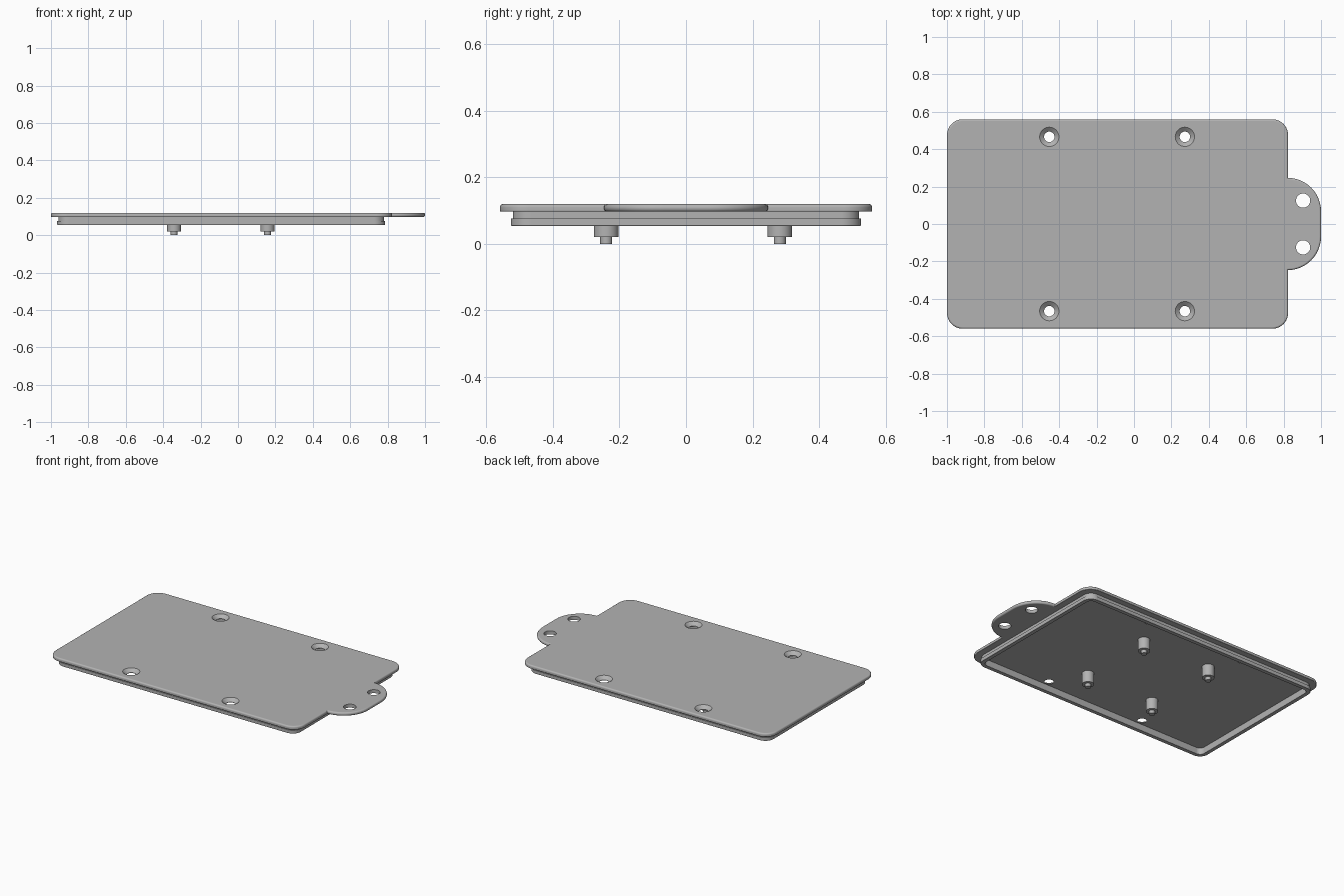
import bpy, bmesh, math
from mathutils import Matrix

if "Cube" in bpy.data.objects:
    bpy.data.objects.remove(bpy.data.objects["Cube"])

grey = bpy.data.materials.new("light_grey")
grey.use_nodes = True
colour = (0.45, 0.45, 0.45, 1)
grey.diffuse_color = colour
grey.node_tree.nodes["Principled BSDF"].inputs["Base Color"].default_value = colour


def make_object(name, bm):
    bmesh.ops.recalc_face_normals(bm, faces=bm.faces)
    mesh = bpy.data.meshes.new(name)
    bm.to_mesh(mesh)
    bm.free()
    mesh.materials.append(grey)
    obj = bpy.data.objects.new(name, mesh)
    bpy.context.collection.objects.link(obj)
    return obj


def outline(box, radius, inset, steps=12):
    """Rounded rectangle, moved inwards by inset."""
    x0, x1, y0, y1 = box
    r = max(radius - inset, 0.004)
    k = inset + r
    corners = [(x1 - k, y1 - k), (x0 + k, y1 - k), (x0 + k, y0 + k), (x1 - k, y0 + k)]
    points = []
    for i, (cx, cy) in enumerate(corners):
        for s in range(steps + 1):
            a = (i + s / steps) * math.pi / 2
            points.append((cx + r * math.cos(a), cy + r * math.sin(a)))
    return points


def loft(name, box, radius, profile, ring=False):
    """Sweep an (inset, z) profile round a rounded rectangle."""
    bm = bmesh.new()
    rings = [[bm.verts.new((x, y, z)) for x, y in outline(box, radius, inset)]
             for inset, z in profile]
    pairs = list(zip(rings, rings[1:]))
    if ring:
        pairs.append((rings[-1], rings[0]))
    else:
        bm.faces.new(rings[0])
        bm.faces.new(rings[-1])
    for a, b in pairs:
        for i in range(len(a)):
            j = (i + 1) % len(a)
            bm.faces.new((a[i], a[j], b[j], b[i]))
    return make_object(name, bm)


def rounded_edge(low, high, r_low, r_high, steps=4):
    angles = [i / steps * math.pi / 2 for i in range(steps + 1)]
    bottom = [(r_low * (1 - math.sin(a)), low + r_low * (1 - math.cos(a))) for a in angles]
    top = [(r_high * (1 - math.cos(a)), high - r_high * (1 - math.sin(a))) for a in angles]
    return bottom + top


def turned(name, x, y, profile, segments=32):
    """Stack of round sections from (radius, z) pairs."""
    bm = bmesh.new()
    for (r0, z0), (r1, z1) in zip(profile, profile[1:]):
        if z1 > z0:
            bmesh.ops.create_cone(bm, cap_ends=True, segments=segments, radius1=r0, radius2=r1,
                                  depth=z1 - z0, matrix=Matrix.Translation((x, y, (z0 + z1) / 2)))
    return make_object(name, bm)


def combine(target, other, operation):
    mod = target.modifiers.new("combine", "BOOLEAN")
    mod.operation = operation
    mod.solver = "EXACT"
    mod.object = other
    bpy.context.view_layer.objects.active = target
    bpy.ops.object.modifier_apply(modifier=mod.name)
    bpy.data.objects.remove(other)


BOTTOM, TOP = 0.097, 0.12

# Cover plate with the pull tab joined flush to its end
plate = loft("cover_plate", (-1, 0.824, -0.56, 0.56), 0.085,
             rounded_edge(BOTTOM, TOP, 0.004, 0.01))
tab = loft("pull_tab", (0.5, 1, -0.247, 0.247), 0.18,
           rounded_edge(BOTTOM, TOP, 0.01, 0.01))
combine(plate, tab, "UNION")

# Countersunk screw holes and the two tab holes
for side in (-1, 1):
    for x in (-0.453, 0.272):
        y = side * 0.466
        combine(plate, turned("hole_cutter", x, y, [(0.028, 0.05), (0.028, 0.2)]), "DIFFERENCE")
        combine(plate, turned("sink_cutter", x, y, [(0.026, 0.098), (0.054, 0.122)]), "DIFFERENCE")
    combine(plate, turned("tab_cutter", 0.904, side * 0.125, [(0.038, 0.05), (0.038, 0.2)]),
            "DIFFERENCE")

# Thin rim below the plate, slightly recessed in its upper half
rim = loft("locating_rim", (-0.967, 0.787, -0.527, 0.527), 0.06,
           [(0.006, 0.1), (0.006, 0.076), (0, 0.076), (0, 0.057), (0.002, 0.054),
            (0.027, 0.054), (0.027, 0.1)], ring=True)

# Stepped posts below the plate
parts = [plate, rim]
for row, y in (("front", -0.24), ("back", 0.282)):
    for side, x in (("right", -0.342), ("left", 0.158)):
        parts.append(turned(f"{row}_{side}_post", x, y,
                            [(0.018, 0), (0.018, 0.021), (0.037, 0.021), (0.037, 0.1)]))

# Smooth curved edges, crisp flat faces
for obj in parts:
    bpy.ops.object.select_all(action="DESELECT")
    obj.select_set(True)
    bpy.context.view_layer.objects.active = obj
    bpy.ops.object.shade_smooth_by_angle(angle=math.radians(30))
    normals = obj.modifiers.new("flat_normals", "WEIGHTED_NORMAL")
    normals.keep_sharp = True
